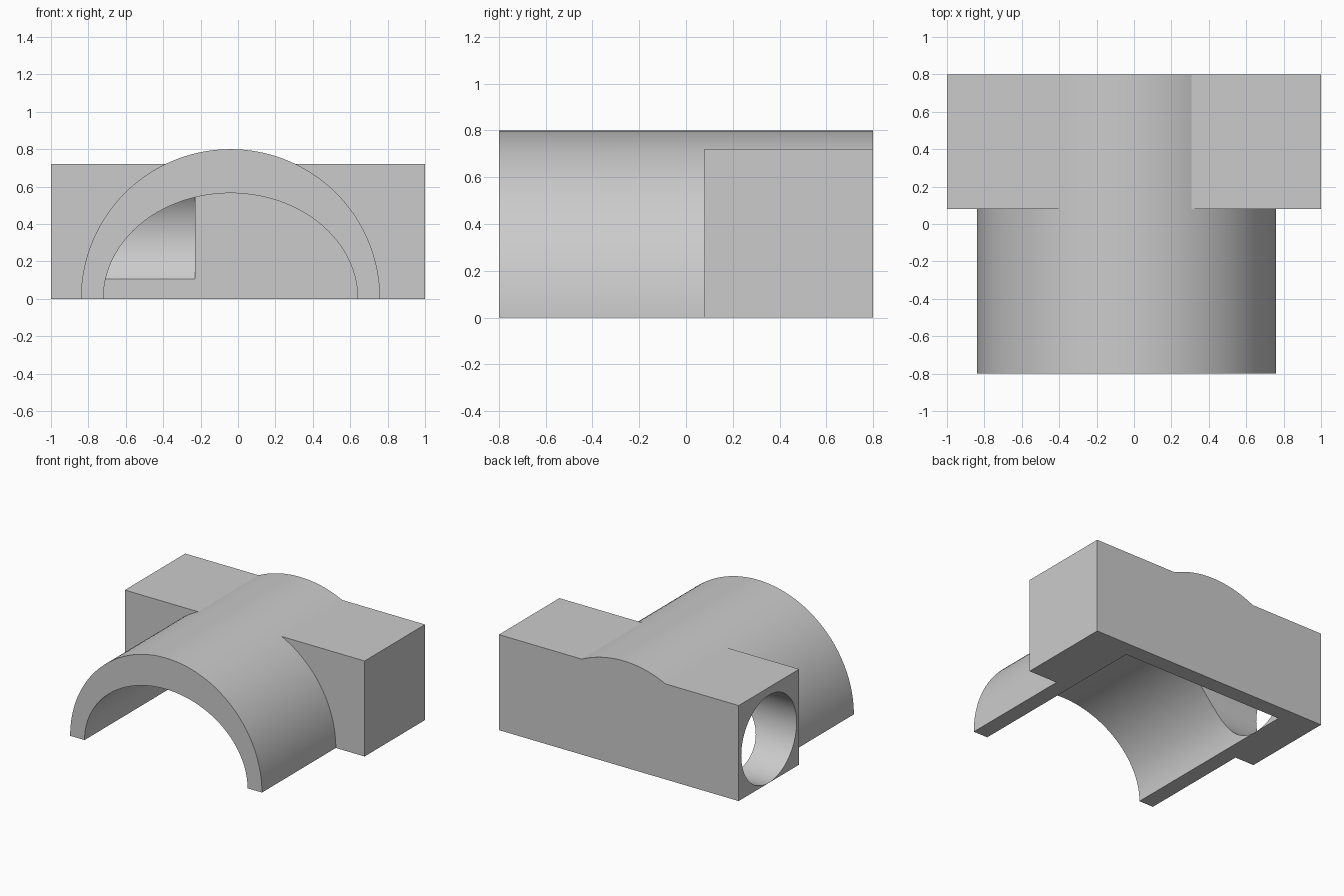
import bpy
import bmesh
from math import pi, sin, cos, radians

cube = bpy.data.objects.get("Cube")
if cube:
    bpy.data.objects.remove(cube, do_unlink=True)

grey = bpy.data.materials.new("light_grey")
grey.use_nodes = True
grey.diffuse_color = (0.6, 0.6, 0.6, 1)
grey.node_tree.nodes["Principled BSDF"].inputs["Base Color"].default_value = (0.6, 0.6, 0.6, 1)


def prism(name, profile, axis, start, end):
    """Extrude a closed profile along x (profile in y, z) or y (profile in x, z)."""
    bm = bmesh.new()
    if axis == "x":
        verts = [bm.verts.new((start, a, b)) for a, b in profile]
        step = (end - start, 0, 0)
    else:
        verts = [bm.verts.new((a, start, b)) for a, b in profile]
        step = (0, end - start, 0)
    face = bm.faces.new(verts)
    grown = bmesh.ops.extrude_face_region(bm, geom=[face], use_keep_orig=True)
    moved = [g for g in grown["geom"] if isinstance(g, bmesh.types.BMVert)]
    bmesh.ops.translate(bm, verts=moved, vec=step)
    bmesh.ops.recalc_face_normals(bm, faces=bm.faces)
    mesh = bpy.data.meshes.new(name)
    bm.to_mesh(mesh)
    bm.free()
    mesh.materials.append(grey)
    obj = bpy.data.objects.new(name, mesh)
    bpy.context.collection.objects.link(obj)
    return obj


def arc(cx, cz, rx, rz, sweep, count):
    return [(cx + rx * cos(sweep * i / count), cz + rz * sin(sweep * i / count))
            for i in range(count + 1)]


def combine(body, tool, operation):
    mod = body.modifiers.new(operation.lower(), "BOOLEAN")
    mod.operation = operation
    mod.solver = "EXACT"
    mod.object = tool
    bpy.context.view_layer.objects.active = body
    bpy.ops.object.modifier_apply(modifier=mod.name)
    bpy.data.objects.remove(tool, do_unlink=True)


ARCH_X = -0.04
BACK = 0.8
BLOCK_FRONT = 0.08
BORE_R = 0.33

# Rear block joined to the half-round arch
body = prism("arched_housing", [(-1, 0), (1, 0), (1, 0.72), (-1, 0.72)],
             "y", BLOCK_FRONT, BACK)
arch = prism("arch", arc(ARCH_X, 0, 0.8, 0.8, pi, 72), "y", -BACK, BACK)
combine(body, arch, "UNION")

# Elliptical tunnel, open at the front and underneath, closed at the back
opening = arc(ARCH_X, 0, 0.68, 0.565, pi, 72)
opening += [(ARCH_X - 0.68, -0.2), (ARCH_X + 0.68, -0.2)]
combine(body, prism("tunnel", opening, "y", -1, 0.68), "DIFFERENCE")

# Blind round bore from the right end into the tunnel
bore = arc((BLOCK_FRONT + BACK) / 2, BORE_R + 0.001, BORE_R, BORE_R, 2 * pi, 80)[:-1]
combine(body, prism("bore", bore, "x", -1.2, -0.23), "DIFFERENCE")

# Smooth curved walls, crisp edges
bpy.ops.object.select_all(action="DESELECT")
body.select_set(True)
bpy.context.view_layer.objects.active = body
bpy.ops.object.shade_smooth_by_angle(angle=radians(20))
